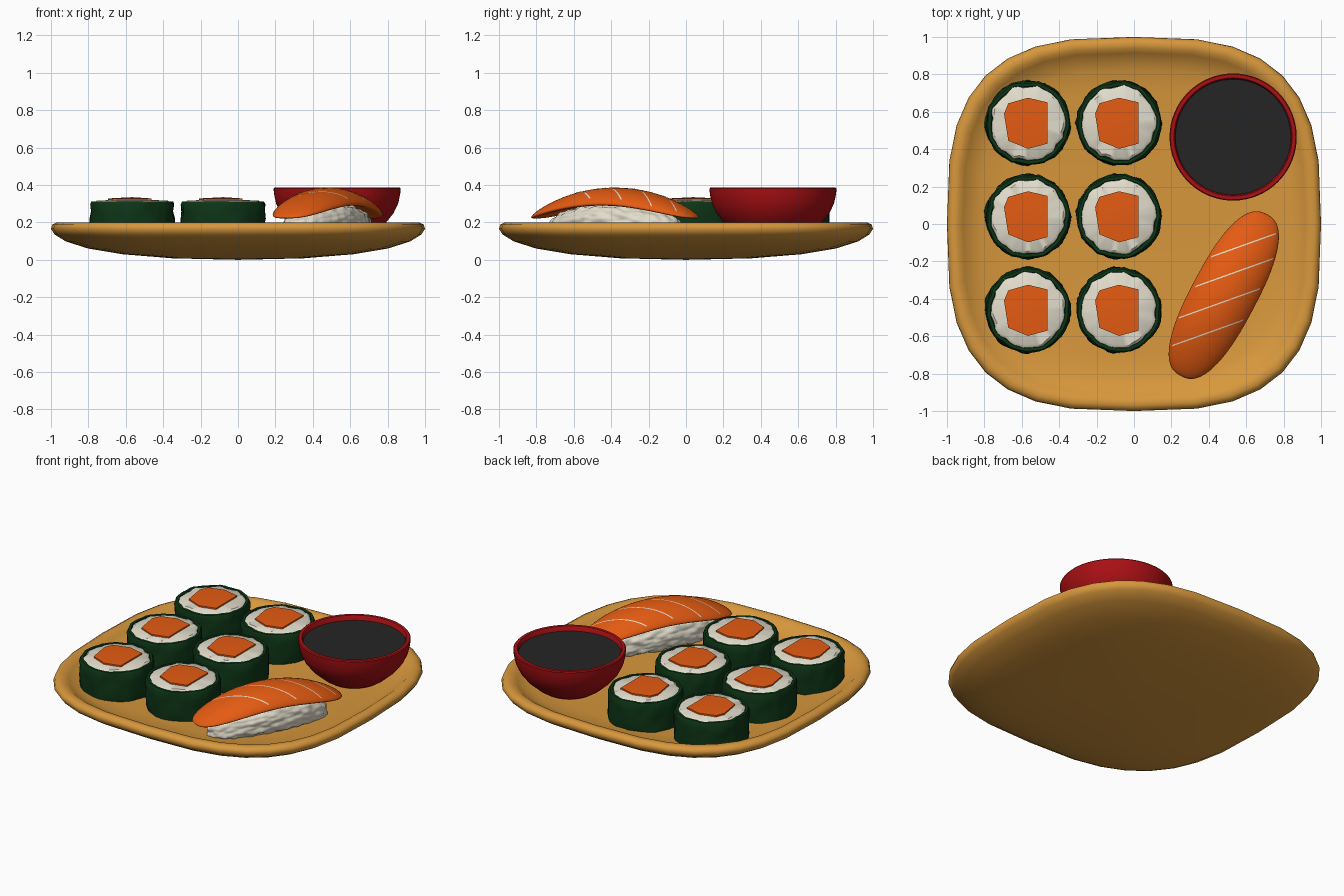
import bpy, bmesh, math
from mathutils import noise, Vector

if "Cube" in bpy.data.objects:
    bpy.data.objects.remove(bpy.data.objects["Cube"])


def material(name, rgb):
    m = bpy.data.materials.new(name)
    m.diffuse_color = (*rgb, 1)
    m.use_nodes = True
    m.node_tree.nodes["Principled BSDF"].inputs["Base Color"].default_value = m.diffuse_color
    return m


WOOD = material("honey_wood", (0.68, 0.31, 0.045))
NORI = material("dark_green_seaweed", (0.004, 0.036, 0.008))
RICE = material("cream_rice", (0.76, 0.72, 0.60))
FISH = material("orange_fish", (0.78, 0.105, 0.006))
RED = material("red_lacquer", (0.40, 0.005, 0.007))
SAUCE = material("black_sauce", (0.018, 0.018, 0.018))


def finish(name, bm, mat, angle=40, loc=(0, 0, 0), rot=0):
    bmesh.ops.recalc_face_normals(bm, faces=bm.faces[:])
    me = bpy.data.meshes.new(name)
    bm.to_mesh(me)
    bm.free()
    me.materials.append(mat)
    ob = bpy.data.objects.new(name, me)
    bpy.context.collection.objects.link(ob)
    ob.location = loc
    ob.rotation_euler.z = rot
    bpy.ops.object.select_all(action='DESELECT')
    ob.select_set(True)
    bpy.context.view_layer.objects.active = ob
    bpy.ops.object.shade_smooth_by_angle(angle=math.radians(angle))
    return ob


def lathe(name, profile, mat, seg=48, power=2, wobble=0, loc=(0, 0, 0), angle=40, closed=False):
    """Sweep (radius, z) points around z; power > 2 gives a rounded square."""
    bm = bmesh.new()
    rings = []
    for r, z in profile:
        if r == 0:
            rings.append([bm.verts.new((0, 0, z))] * seg)
            continue
        ring = []
        for i in range(seg):
            t = 2 * math.pi * i / seg
            c, s = math.cos(t), math.sin(t)
            x = math.copysign(abs(c) ** (2 / power), c)
            y = math.copysign(abs(s) ** (2 / power), s)
            k = r + wobble * noise.noise(Vector((x * 4 + loc[0], y * 4 + loc[1], z * 14)))
            ring.append(bm.verts.new((x * k, y * k, z)))
        rings.append(ring)
    pairs = list(zip(rings, rings[1:]))
    if closed:
        pairs.append((rings[-1], rings[0]))
    for a, b in pairs:
        for i in range(seg):
            j = (i + 1) % seg
            f = list(dict.fromkeys((a[i], a[j], b[j], b[i])))
            if len(f) > 2:
                bm.faces.new(f)
    return finish(name, bm, mat, angle, loc)


# Rounded square serving plate
lathe("plate", [(0, 0), (0.35, 0.008), (0.62, 0.03), (0.8, 0.06), (0.92, 0.098), (0.98, 0.135),
                (1.0, 0.165), (0.993, 0.188), (0.97, 0.2), (0.94, 0.197), (0.915, 0.178),
                (0.88, 0.152), (0.82, 0.132), (0.7, 0.12), (0, 0.115)],
      WOOD, seg=32, power=3, angle=60)

# Six rolls: seaweed wrap, rice filling, faceted fish core
CORE = [(0.105, 0.11), (0, 0.135), (-0.105, 0.105), (-0.128, 0.05),
        (-0.105, -0.095), (0, -0.138), (0.105, -0.11)]
for col, x in enumerate((-0.567, -0.08)):
    for row, y in enumerate((0.54, 0.04, -0.46)):
        tag = f"{col * 3 + row + 1}"
        lathe("roll_seaweed_" + tag,
              [(0.197, 0.115), (0.222, 0.115), (0.227, 0.14), (0.224, 0.18), (0.227, 0.22),
               (0.224, 0.26), (0.226, 0.295), (0.218, 0.312), (0.202, 0.312), (0.197, 0.3)],
              NORI, wobble=0.012, loc=(x, y, 0), closed=True)
        lathe("roll_rice_" + tag,
              [(0, 0.117), (0.2, 0.117), (0.2, 0.306), (0.185, 0.318), (0, 0.32)],
              RICE, wobble=0.02, loc=(x, y, 0))
        bm = bmesh.new()
        low = [bm.verts.new((a, b, 0.2)) for a, b in CORE]
        top = [bm.verts.new((a, b, 0.328)) for a, b in CORE]
        mid = bm.verts.new((0, 0, 0.335))
        bm.faces.new(low)
        for i in range(len(CORE)):
            j = (i + 1) % len(CORE)
            bm.faces.new((low[i], low[j], top[j], top[i]))
            bm.faces.new((top[i], top[j], mid))
        finish("roll_fish_" + tag, bm, FISH, 40, (x, y, 0))

# Sauce bowl and sauce
BOWL = (0.53, 0.465, 0)
lathe("sauce_bowl", [(0, 0.112), (0.15, 0.112), (0.2, 0.145), (0.262, 0.2), (0.302, 0.25), (0.326, 0.3),
                     (0.337, 0.35), (0.34, 0.38), (0.335, 0.386), (0.316, 0.386), (0.31, 0.378),
                     (0.307, 0.33), (0.28, 0.26), (0, 0.2)], RED, seg=64, loc=BOWL)
lathe("sauce", [(0, 0.3), (0.3, 0.3), (0.309, 0.356), (0, 0.356)], SAUCE, seg=64, loc=BOWL)

# Hand-pressed piece: bent fish slice on a rice bed, u along and w across
SPOT, TURN = (0.48, -0.38, 0), math.radians(62)
L, W, P = 0.49, 0.174, 2.5


def slice_z(u, w, side):
    r = min(1, abs(u / L) ** P + abs(w / W) ** P)
    return 0.346 - 0.5 * u * u - 0.045 * (w / W) ** 2 + side * 0.04 * math.sqrt(1 - r)


def oval(t, r, a, b, p):
    c, s = math.cos(t), math.sin(t)
    return (r * a * math.copysign(abs(c) ** (2 / p), c), r * b * math.copysign(abs(s) ** (2 / p), s))


bm = bmesh.new()
SEG, RINGS = 64, 14
rings = []
for k in range(2 * RINGS + 1):
    phi = math.pi * k / (2 * RINGS)
    r, side = math.sin(phi), (1 if k <= RINGS else -1)
    if k in (0, 2 * RINGS):
        rings.append([bm.verts.new((0, 0, slice_z(0, 0, side)))] * SEG)
        continue
    pts = [oval(2 * math.pi * i / SEG, r, L, W, P) for i in range(SEG)]
    rings.append([bm.verts.new((u, w, slice_z(u, w, side))) for u, w in pts])
for a, b in zip(rings, rings[1:]):
    for i in range(SEG):
        j = (i + 1) % SEG
        bm.faces.new(list(dict.fromkeys((a[i], a[j], b[j], b[i]))))
finish("fish_slice", bm, FISH, 80, SPOT, TURN)

# Thin pale fat lines laid over the slice
bm = bmesh.new()
for u0 in (-0.24, -0.05, 0.14, 0.32):
    prev = None
    for k in range(25):
        w = -0.155 + 0.31 * k / 24
        u = u0 - 1.1 * w
        if abs(u / L) ** P + abs(w / W) ** P > 0.93:
            prev = None
            continue
        pair = [bm.verts.new((u + d, w, slice_z(u + d, w, 1) + 0.0015)) for d in (-0.005, 0.005)]
        if prev:
            bm.faces.new((prev[0], prev[1], pair[1], pair[0]))
        prev = pair
finish("fish_slice_lines", bm, RICE, 40, SPOT, TURN)

# Lumpy rice bed
bm = bmesh.new()
bmesh.ops.create_uvsphere(bm, u_segments=110, v_segments=60, radius=1)
for v in bm.verts:
    n = v.co.copy()
    h = math.hypot(n.x, n.y)
    h2 = (1 - abs(n.z) ** 3) ** (1 / 3) if h > 1e-6 else 0
    k = h2 / h if h > 1e-6 else 0
    p = Vector((n.x * k * 0.395, n.y * k * 0.158, n.z * 0.095))
    near = noise.voronoi(Vector((p.x * 17, p.y * 26, p.z * 30)))[0][0]
    p += n * 0.022 * (0.6 - near)
    p.z = max(p.z + 0.2 - 0.3 * p.x * p.x, 0.115)
    v.co = p
finish("rice_bed", bm, RICE, 80, SPOT, TURN)
